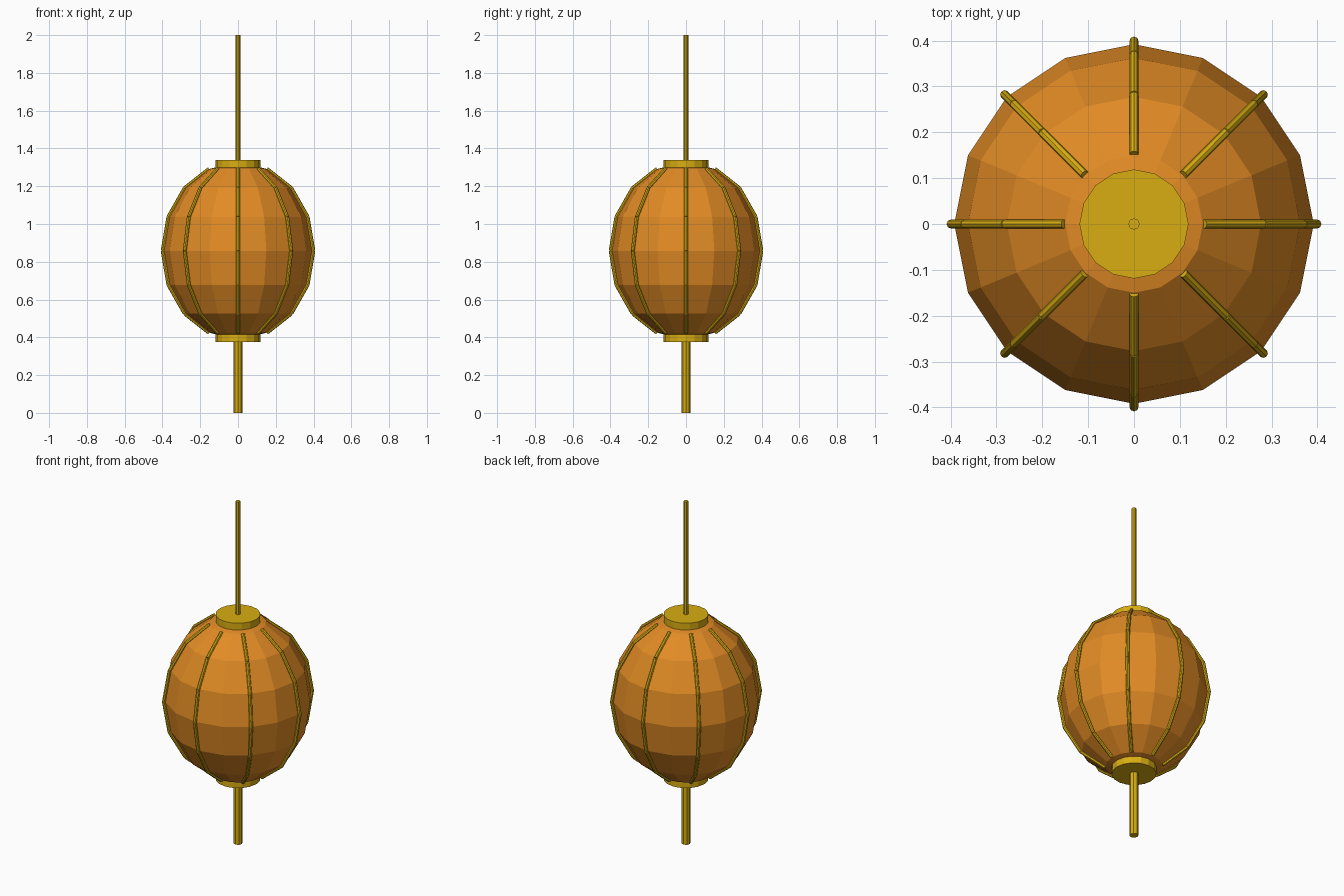
import bpy, math
from mathutils import Vector

if "Cube" in bpy.data.objects:
    bpy.data.objects.remove(bpy.data.objects["Cube"])

MID, HALF_H = 0.858, 0.47      # height of the body's centre, half its height
BODY_R, RIB_R = 0.392, 0.399   # body radius, rib centreline radius


def material(name, rgb):
    m = bpy.data.materials.new(name)
    m.diffuse_color = (*rgb, 1)
    m.use_nodes = True
    m.node_tree.nodes["Principled BSDF"].inputs["Base Color"].default_value = m.diffuse_color
    return m


gold = material("gold", (0.69, 0.42, 0.006))
orange = material("orange paper", (0.76, 0.26, 0.018))


def rod(name, a, b, radius, sides):
    """Flat-shaded cylinder running from a to b."""
    a, b = Vector(a), Vector(b)
    bpy.ops.mesh.primitive_cylinder_add(
        vertices=sides, radius=radius, depth=(b - a).length, location=(a + b) / 2,
        rotation=(b - a).to_track_quat('Z', 'Y').to_euler())
    o = bpy.context.object
    o.name = name
    o.data.materials.append(gold)
    return o


# Paper body
bpy.ops.mesh.primitive_uv_sphere_add(segments=16, ring_count=8, radius=1, location=(0, 0, MID))
body = bpy.context.object
body.name = "paper_body"
body.scale = (BODY_R, BODY_R, HALF_H)
body.data.materials.append(orange)

# Eight ribs, each a chain of straight rods following the body's rings
for i in range(8):
    ang = i * math.pi / 4
    pts = []
    for k in range(1, 8):
        t = k * math.pi / 8
        r = RIB_R * math.sin(t)
        pts.append((r * math.cos(ang), r * math.sin(ang), MID + HALF_H * math.cos(t)))
    parts = [rod(f"rib_{i + 1}", p, q, 0.01, 8) for p, q in zip(pts, pts[1:])]
    bpy.ops.object.select_all(action='DESELECT')
    for p in parts:
        p.select_set(True)
    bpy.context.view_layer.objects.active = parts[0]
    bpy.ops.object.join()

# End caps, hanging cord and tassel
rod("top_cap", (0, 0, 1.30), (0, 0, 1.34), 0.119, 16)
rod("bottom_cap", (0, 0, 0.376), (0, 0, 0.416), 0.119, 16)
rod("hanging_cord", (0, 0, 1.33), (0, 0, 2.0), 0.0125, 8)
rod("tassel", (0, 0, 0), (0, 0, 0.38), 0.024, 8)
